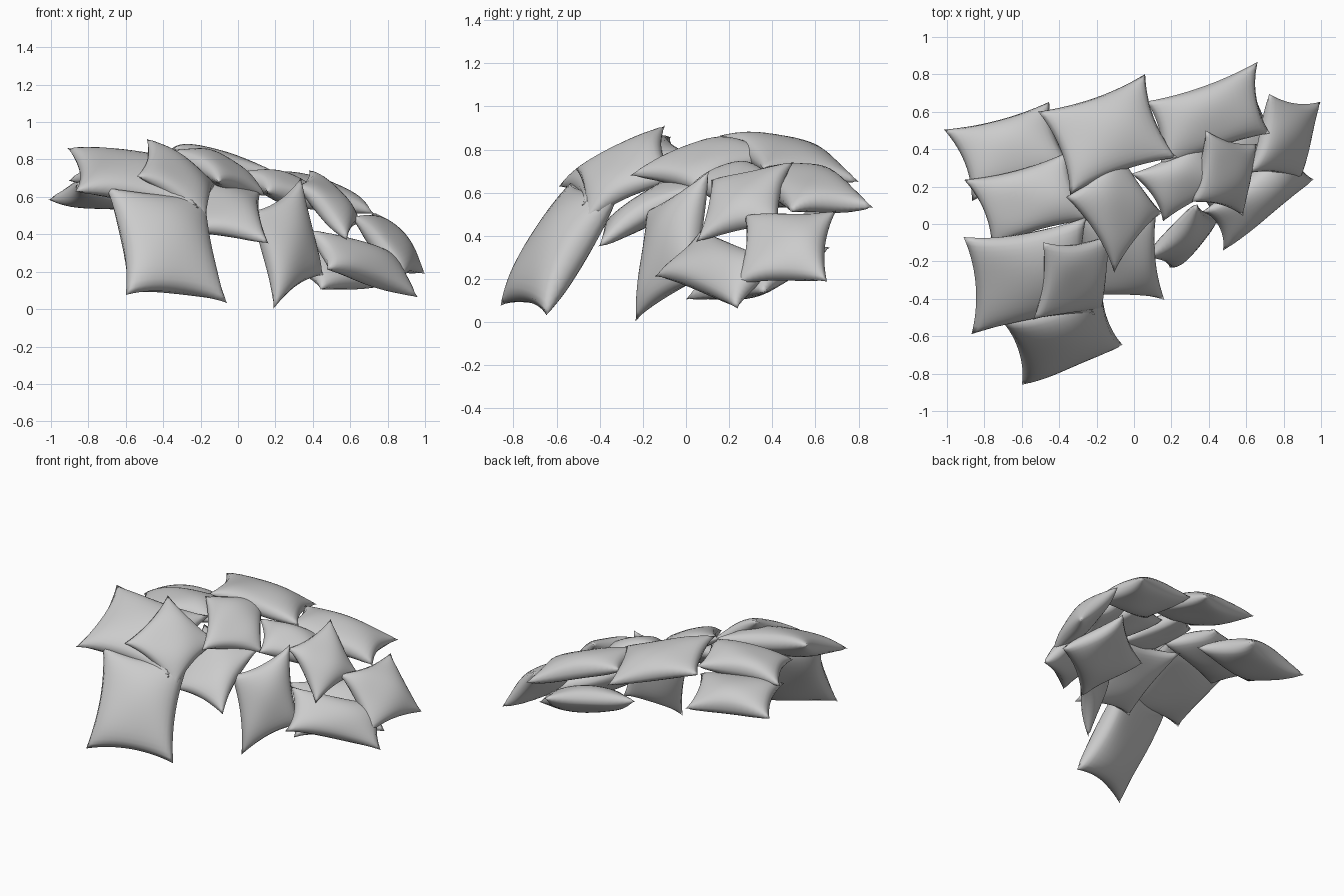
import bpy, bmesh, math, random
from mathutils import Vector

if "Cube" in bpy.data.objects:
    bpy.data.objects.remove(bpy.data.objects["Cube"])

random.seed(4)
N = 16  # grid divisions per cushion side


def cushion(name, centre, across, along, puff=0.1, droop=0.015):
    """Stuffed cushion: two domed skins sharing a pinched seam with pointed corners."""
    c, a, b = Vector(centre), Vector(across), Vector(along)
    n = a.cross(b).normalized()
    phase = random.uniform(0, 6.28)
    bm = bmesh.new()
    skins = {1: {}, -1: {}}
    for i in range(N + 1):
        for j in range(N + 1):
            u, v = 2 * i / N - 1, 2 * j / N - 1
            u, v = math.sin(u * 1.5708) * .5 + u * .5, math.sin(v * 1.5708) * .5 + v * .5
            pu = u * (1.06 - .14 * (1 - v * v) * u * u)
            pv = v * (1.06 - .14 * (1 - u * u) * v * v)
            base = c + a * pu + b * pv
            # soft sag toward the edges, with a slight wavy seam
            base += n * (droop * (.6 - u * u - v * v) * .6
                         + .008 * math.sin(3 * u + phase) * math.cos(3 * v - phase))
            h = .93 * puff * (max(0, (1 - u * u) * (1 - v * v))) ** .45
            if i in (0, N) or j in (0, N):
                skins[1][i, j] = skins[-1][i, j] = bm.verts.new(base)
            else:
                for s in (1, -1):
                    skins[s][i, j] = bm.verts.new(base + n * h * s)
    for s, g in skins.items():
        for i in range(N):
            for j in range(N):
                q = [g[i, j], g[i + 1, j], g[i + 1, j + 1], g[i, j + 1]]
                bm.faces.new(q if s > 0 else q[::-1])
    me = bpy.data.meshes.new(name)
    bm.to_mesh(me)
    bm.free()
    me.shade_smooth()
    ob = bpy.data.objects.new(name, me)
    bpy.context.collection.objects.link(ob)
    return ob


# left heap
cushion("back_left_cushion", (-.66, .39, .62), (.265, .07, -.01), (-.07, .18, -.03))
cushion("back_top_cushion", (-.14, .48, .765), (.27, .095, -.07), (-.08, .21, -.03), .085)
cushion("left_middle_cushion", (-.56, .13, .735), (.26, .07, .025), (-.07, .17, -.005), .09)
cushion("front_leaning_cushion", (-.38, -.59, .35), (.255, .1, -.02), (-.05, .16, .275), .115)
cushion("left_front_cushion", (-.56, -.28, .71), (.31, .05, -.04), (-.02, .245, .11), .1)
cushion("small_top_cushion", (-.32, -.29, .70), (.175, .02, -.115), (.025, .195, .095), .075)
cushion("under_middle_cushion", (-.08, -.17, .53), (.21, -.01, -.025), (-.02, .22, .13), .08)
cushion("centre_cushion", (-.10, .10, .74), (.12, .15, -.035), (-.12, .19, .08), .08)

# right heap
cushion("back_right_cushion", (.40, .57, .62), (.28, .1, -.08), (-.03, .18, .01), .09)
cushion("right_end_cushion", (.81, .46, .35), (.13, -.02, -.155), (.055, .2, .01), .08)
cushion("right_top_cushion", (.49, .27, .565), (.13, -.035, -.135), (.035, .18, .04), .075)
cushion("inner_right_cushion", (.26, .24, .64), (.175, .095, -.05), (-.08, .12, .05), .08)
cushion("front_right_cushion", (.27, -.07, .355), (.125, .135, .085), (-.055, .025, .245), .085)
cushion("low_right_cushion", (.67, .15, .25), (.23, .18, -.07), (-.05, .1, .10), .085)
cushion("bottom_right_cushion", (.55, .33, .235), (.22, .17, .015), (-.12, .145, .1), .09)
